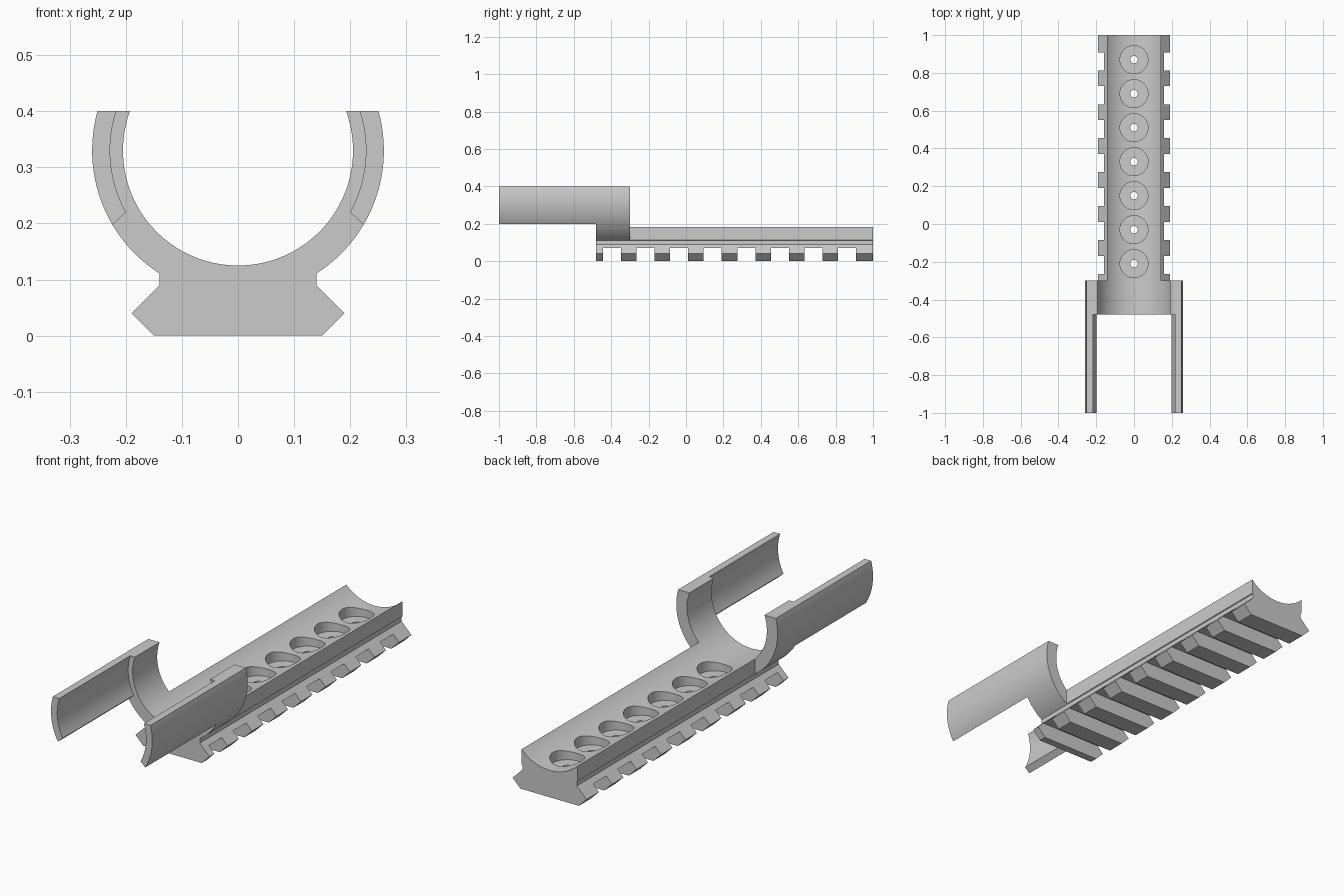
import bpy, bmesh
from math import sin, cos, asin, acos, pi
from mathutils import Matrix, Vector

if "Cube" in bpy.data.objects:
    bpy.data.objects.remove(bpy.data.objects["Cube"])

AXIS_Z, TOP = 0.33, 0.40            # bore axis height and flat top of the cradle
BORE, POCKET, OUTER = 0.205, 0.228, 0.26
NECK = 0.14
CRADLE_FRONT, CRADLE_BACK = -0.48, -0.30

grey = bpy.data.materials.new("plain grey")
grey.use_nodes = True
colour = (0.6, 0.6, 0.6, 1)
grey.diffuse_color = colour
grey.node_tree.nodes["Principled BSDF"].inputs["Base Color"].default_value = colour


def arc(radius, start, end, steps):
    """Points on a circle about the bore axis, in the XZ plane."""
    angles = [start + (end - start) * i / steps for i in range(steps + 1)]
    return [(radius * cos(a), AXIS_Z + radius * sin(a)) for a in angles]


def add_object(name, bm):
    bmesh.ops.recalc_face_normals(bm, faces=bm.faces)
    mesh = bpy.data.meshes.new(name)
    bm.to_mesh(mesh)
    bm.free()
    obj = bpy.data.objects.new(name, mesh)
    bpy.context.collection.objects.link(obj)
    return obj


def prism(name, profile, y0, y1):
    """Extrude an XZ profile along Y."""
    bm = bmesh.new()
    face = bm.faces.new([bm.verts.new((x, y0, z)) for x, z in profile])
    ext = bmesh.ops.extrude_face_region(bm, geom=[face])
    verts = [v for v in ext["geom"] if isinstance(v, bmesh.types.BMVert)]
    bmesh.ops.translate(bm, verts=verts, vec=(0, y1 - y0, 0))
    return add_object(name, bm)


def boxes(name, bounds):
    bm = bmesh.new()
    for low, high in bounds:
        low, high = Vector(low), Vector(high)
        place = Matrix.Translation((low + high) / 2) @ Matrix.Diagonal((*(high - low), 1))
        bmesh.ops.create_cube(bm, size=1, matrix=place)
    return add_object(name, bm)


def drills(name, centres, radius, low, high):
    bm = bmesh.new()
    for y in centres:
        bmesh.ops.create_cone(bm, cap_ends=True, segments=40, radius1=radius,
                              radius2=radius, depth=high - low,
                              matrix=Matrix.Translation((0, y, (low + high) / 2)))
    return add_object(name, bm)


def cut(body, cutter):
    cutter.hide_render = True
    mod = body.modifiers.new("cut", "BOOLEAN")
    mod.operation, mod.solver, mod.object = "DIFFERENCE", "EXACT", cutter
    bpy.context.view_layer.objects.active = body
    bpy.ops.object.modifier_apply(modifier=mod.name)
    bpy.data.objects.remove(cutter)


# Dovetail rail with the open ring above it, as one full-length bar
outer_top = asin((TOP - AXIS_Z) / OUTER)
bore_top = asin((TOP - AXIS_Z) / BORE)
low = acos(NECK / OUTER)
profile = (arc(OUTER, -low, outer_top, 24)
           + arc(BORE, bore_top, -pi - bore_top, 72)
           + arc(OUTER, pi - outer_top, pi + low, 24)
           + [(-NECK, 0.09), (-0.19, 0.04), (-0.15, 0),
              (0.15, 0), (0.19, 0.04), (NECK, 0.09)])
body = prism("cradle_rail", profile, -1, 1)
body.data.materials.append(grey)

# Front: leave only the two thin side arms
tip = asin(0.11 / POCKET)
arms_profile = (arc(POCKET, -tip, pi + tip, 72)
                + [(-0.3, 0.128), (-0.3, -0.1), (0.3, -0.1), (0.3, 0.128)])
cut(body, prism("arm_cutter", arms_profile, -1.1, CRADLE_FRONT))

# Back: trim the ring down to the straight rail walls
cut(body, boxes("side_cutter", [
    ((0.144, CRADLE_BACK, 0.1), (0.5, 1.1, 0.6)),
    ((-0.5, CRADLE_BACK, 0.1), (-0.144, 1.1, 0.6))]))

# Cross slots under the rail
slots = [-0.444 + 0.1796 * i for i in range(8)]
cut(body, boxes("slot_cutter", [((-0.4, y, -0.1), (0.4, y + 0.096, 0.07)) for y in slots]))

# Counterbored screw holes
holes = [0.87 - 0.18 * i for i in range(7)]
cut(body, drills("counterbore_cutter", holes, 0.074, 0.09, 0.3))
cut(body, drills("screw_hole_cutter", holes, 0.02, 0.03, 0.2))

# Smooth curved walls, crisp machined edges
bpy.ops.object.select_all(action="DESELECT")
body.select_set(True)
bpy.context.view_layer.objects.active = body
bpy.ops.object.shade_smooth_by_angle()
